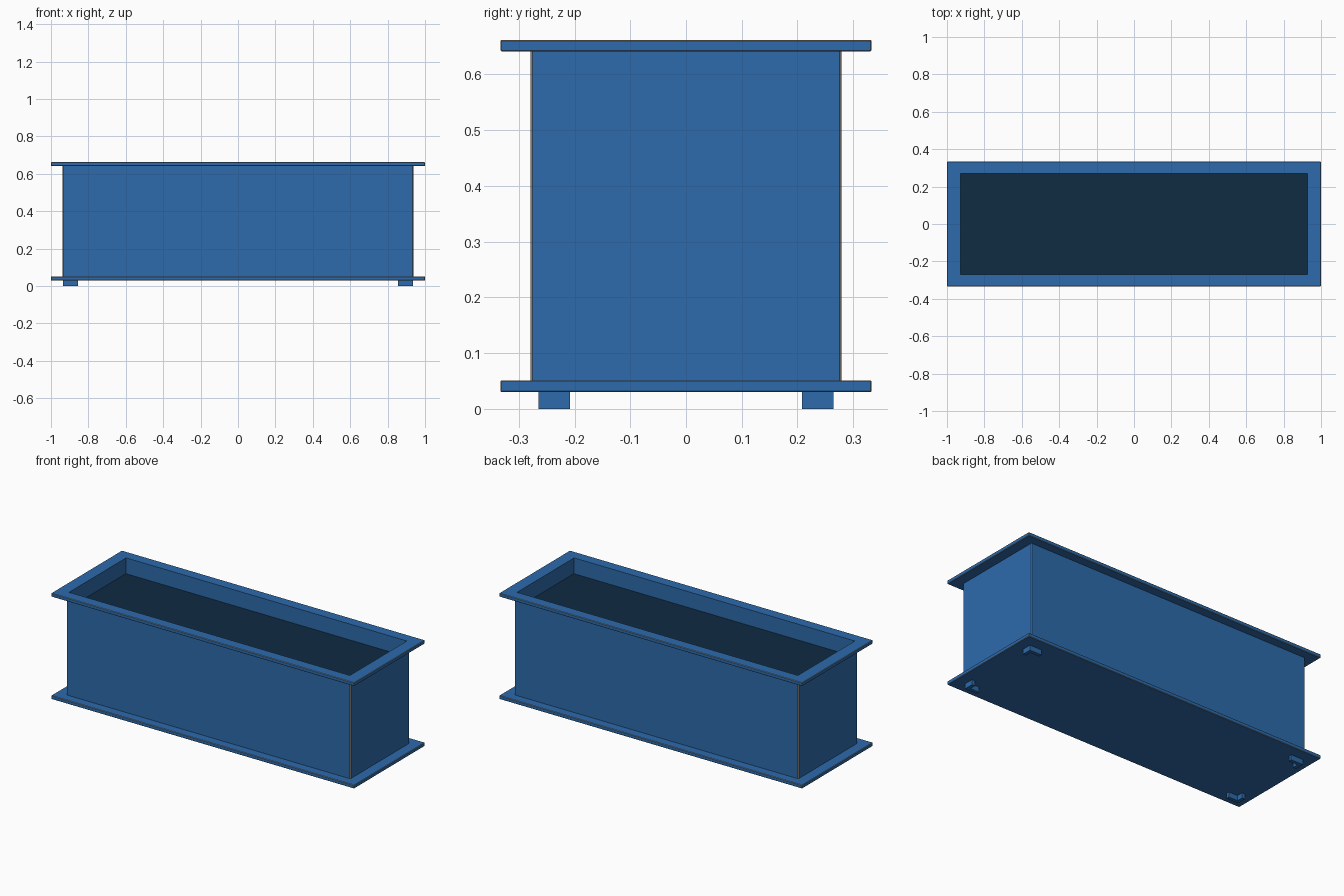
import bpy, bmesh

if "Cube" in bpy.data.objects:
    bpy.data.objects.remove(bpy.data.objects["Cube"])


def material(name, rgb):
    m = bpy.data.materials.new(name)
    m.diffuse_color = (*rgb, 1.0)
    m.use_nodes = True
    m.node_tree.nodes["Principled BSDF"].inputs["Base Color"].default_value = m.diffuse_color
    return m


BLUE = material("blue_paint", (0.026, 0.147, 0.413))
EDGE = material("worn_grey_edge", (0.30, 0.27, 0.23))
DARK = material("dark_soil", (0.0045, 0.025, 0.055))


def finish(bm, name, mats):
    bmesh.ops.recalc_face_normals(bm, faces=bm.faces)
    mesh = bpy.data.meshes.new(name)
    bm.to_mesh(mesh)
    bm.free()
    for m in mats:
        mesh.materials.append(m)
    ob = bpy.data.objects.new(name, mesh)
    bpy.context.collection.objects.link(ob)
    return ob


def bevel_edges(bm, edges, width):
    bmesh.ops.bevel(bm, geom=edges, offset=width, segments=1, affect='EDGES',
                    profile=0.5, material=1, clamp_overlap=True)


def block(name, hx, hy, z0, z1, mats, bevel=0.0):
    bm = bmesh.new()
    bmesh.ops.create_cube(bm, size=2.0)
    for v in bm.verts:
        v.co = (v.co.x * hx, v.co.y * hy, z1 if v.co.z > 0 else z0)
    if bevel:
        bevel_edges(bm, bm.edges[:], bevel)
    return finish(bm, name, mats)


def frame(name, outer, inner, z0, z1, bevel, all_outer):
    """Rectangular ring whose outer edges get a narrow worn bevel."""
    bm = bmesh.new()
    corners = [(-1, -1), (1, -1), (1, 1), (-1, 1)]
    loops = [[bm.verts.new((sx * h[0], sy * h[1], z)) for sx, sy in corners]
             for h, z in ((outer, z0), (outer, z1), (inner, z1), (inner, z0))]
    for a in range(4):
        lo, hi = loops[a], loops[(a + 1) % 4]
        for i in range(4):
            j = (i + 1) % 4
            bm.faces.new((lo[i], lo[j], hi[j], hi[i]))
    bmesh.ops.recalc_face_normals(bm, faces=bm.faces)
    rim = set(loops[0] + loops[1])
    edges = [e for e in bm.edges if e.verts[0] in rim and e.verts[1] in rim
             and (all_outer or abs(e.verts[0].co.z - e.verts[1].co.z) > 1e-4)]
    bevel_edges(bm, edges, bevel)
    return finish(bm, name, [BLUE, EDGE])


# Base plate, walls and top rim
block("base_plate", 1.0, 0.333, 0.03, 0.051, [BLUE, EDGE], 0.002)
frame("walls", (0.937, 0.279), (0.931, 0.273), 0.051, 0.641, 0.004, False)
frame("top_rim", (1.0, 0.333), (0.927, 0.269), 0.641, 0.662, 0.002, True)

# Dark filling inside the box
block("soil", 0.931, 0.273, 0.54, 0.565, [DARK])

# L-shaped corner feet
foot_profile = [(0.935, 0.265), (0.855, 0.265), (0.855, 0.245),
                (0.915, 0.245), (0.915, 0.208), (0.935, 0.208)]
for sx, side in ((-1, "left"), (1, "right")):
    for sy, end in ((-1, "front"), (1, "back")):
        bm = bmesh.new()
        f = bm.faces.new([bm.verts.new((x * sx, y * sy, 0)) for x, y in foot_profile])
        ext = bmesh.ops.extrude_face_region(bm, geom=[f], use_keep_orig=True)
        for v in ext["geom"]:
            if isinstance(v, bmesh.types.BMVert):
                v.co.z = 0.03
        finish(bm, f"foot_{end}_{side}", [BLUE])
